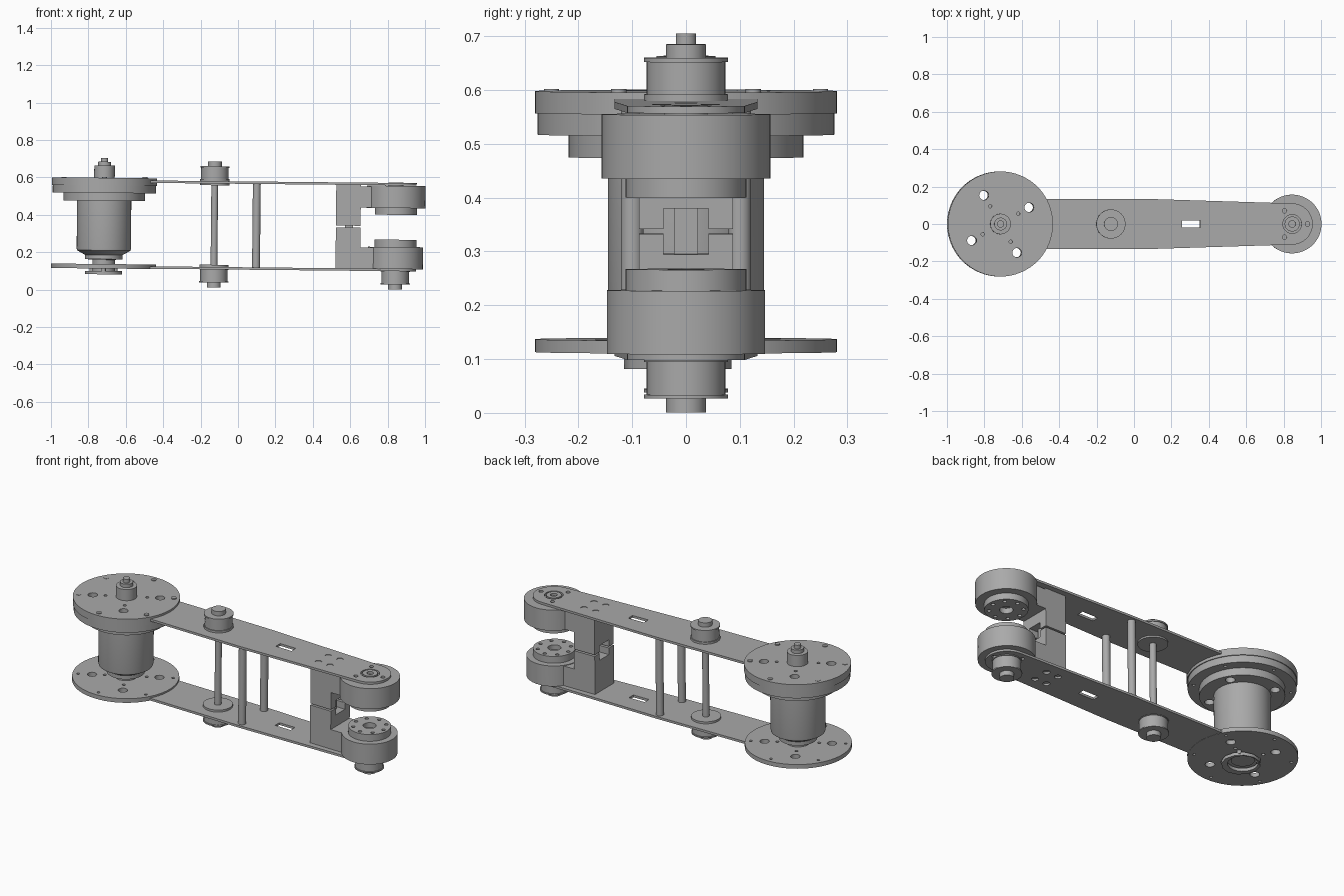
import bpy, bmesh
from math import sin, cos, pi, radians
from mathutils import Matrix

TILT = 0.01
MOTOR_X, PULLEY_X, JOINT_X = -0.72, -0.13, 0.84

if "Cube" in bpy.data.objects:
    bpy.data.objects.remove(bpy.data.objects["Cube"])

grey = bpy.data.materials.new("machined_grey")
grey.use_nodes = True
colour = (0.4, 0.4, 0.4, 1)
grey.diffuse_color = colour
grey.node_tree.nodes["Principled BSDF"].inputs["Base Color"].default_value = colour


def add_object(name, bm, x=0, y=0):
    bmesh.ops.recalc_face_normals(bm, faces=bm.faces[:])
    mesh = bpy.data.meshes.new(name)
    bm.to_mesh(mesh)
    bm.free()
    mesh.materials.append(grey)
    obj = bpy.data.objects.new(name, mesh)
    bpy.context.collection.objects.link(obj)
    obj.location = (x, y, 0)
    obj.rotation_euler.y = TILT
    return obj


def smooth(obj):
    bpy.ops.object.select_all(action="DESELECT")
    obj.select_set(True)
    bpy.context.view_layer.objects.active = obj
    bpy.ops.object.shade_smooth_by_angle(angle=radians(30))


def cut(obj, cutter):
    """Subtract the cutter, keep the result, drop the helper."""
    cutter.hide_render = True
    mod = obj.modifiers.new("cut", "BOOLEAN")
    mod.operation, mod.solver, mod.object = "DIFFERENCE", "EXACT", cutter
    bpy.context.view_layer.update()
    graph = bpy.context.evaluated_depsgraph_get()
    mesh = bpy.data.meshes.new_from_object(obj.evaluated_get(graph))
    obj.modifiers.clear()
    obj.data = mesh
    bpy.data.objects.remove(cutter)


def drill(obj, holes, z0, z1):
    """Round holes given as (x, y, radius) in the part's own frame."""
    bm = bmesh.new()
    for x, y, r in holes:
        bmesh.ops.create_cone(bm, cap_ends=True, segments=20, radius1=r, radius2=r,
                              depth=z1 - z0, matrix=Matrix.Translation((x, y, (z0 + z1) / 2)))
    cut(obj, add_object("cutter", bm, obj.location.x, obj.location.y))


def lathe(name, x, profile, y=0, holes=(), span=(-1, 2), segments=64):
    """Solid of revolution from (radius, z) pairs, bottom to top."""
    bm = bmesh.new()
    rings = [[bm.verts.new((r * cos(2 * pi * i / segments), r * sin(2 * pi * i / segments), z))
              for i in range(segments)] for r, z in profile]
    for low, high in zip(rings, rings[1:]):
        for i in range(segments):
            j = (i + 1) % segments
            bm.faces.new((low[i], low[j], high[j], high[i]))
    bm.faces.new(rings[0][::-1])
    bm.faces.new(rings[-1])
    obj = add_object(name, bm, x, y)
    if holes:
        drill(obj, holes, *span)
    smooth(obj)
    return obj


def box(name, x0, x1, y0, y1, z0, z1):
    bm = bmesh.new()
    bmesh.ops.create_cube(bm, size=1, matrix=Matrix.Translation(
        (0, (y0 + y1) / 2, (z0 + z1) / 2)) @ Matrix.Diagonal((x1 - x0, y1 - y0, z1 - z0, 1)))
    return add_object(name, bm, (x0 + x1) / 2)


def circle(radius, size, angles):
    return [(radius * cos(radians(a)), radius * sin(radians(a)), size) for a in angles]


# Motor end: two big discs, stator ring, motor can and shaft
disc_holes = (circle(0.177, 0.025, range(30, 390, 90)) + circle(0.11, 0.009, range(30, 390, 90))
              + circle(0.25, 0.008, range(30, 390, 60)))
lathe("upper_disc", MOTOR_X, [(0.276, 0.517), (0.276, 0.557), (0.281, 0.557), (0.281, 0.598)],
      holes=disc_holes)
lathe("lower_disc", MOTOR_X, [(0.281, 0.113), (0.281, 0.137)],
      holes=disc_holes + [(0, 0, 0.055)])
lathe("stator_ring", MOTOR_X, [(0.218, 0.475), (0.218, 0.52)],
      holes=circle(0.177, 0.025, range(30, 390, 90)))
lathe("motor_can", MOTOR_X, [(0.06, 0.1), (0.06, 0.16), (0.1, 0.163), (0.1, 0.185),
                             (0.143, 0.21), (0.145, 0.22), (0.145, 0.48)])
lathe("motor_shaft", MOTOR_X, [(0.055, 0.59), (0.055, 0.663), (0.034, 0.664), (0.034, 0.684),
                               (0.019, 0.684), (0.019, 0.705)])
for a in range(30, 390, 60):
    px, py = cos(radians(a)) * 0.25, sin(radians(a)) * 0.25
    lathe("disc_screw", MOTOR_X + px, [(0.014, 0.59), (0.014, 0.602)], py, segments=16)
lathe("sensor_ring", MOTOR_X, [(0.1, 0.082), (0.1, 0.1)], -0.015,
      holes=[(0, 0.015, 0.078)], segments=12)
for a in (45, 135, 270):
    lathe("sensor_post", MOTOR_X + 0.088 * cos(radians(a)), [(0.012, 0.09), (0.012, 0.12)],
          -0.015 + 0.088 * sin(radians(a)), segments=16)


# Long side plates, tapering to a rounded tip
def plate(name, z0, z1, tip_hole):
    side = [(-0.5, 0.133), (0.1, 0.133)]
    tip = [(JOINT_X + 0.11 * cos(radians(a)), 0.11 * sin(radians(a))) for a in range(88, -89, -8)]
    outline = side + tip + [(x, -y) for x, y in reversed(side)]
    bm = bmesh.new()
    face = bm.faces.new([bm.verts.new((x, y, z0)) for x, y in outline])
    grown = bmesh.ops.extrude_face_region(bm, geom=[face])["geom"]
    bmesh.ops.translate(bm, vec=(0, 0, z1 - z0),
                        verts=[v for v in grown if isinstance(v, bmesh.types.BMVert)])
    obj = add_object(name, bm)
    holes = [(x, y, 0.018) for x in (0.54, 0.615) for y in (-0.045, 0.045)]
    holes += [(JOINT_X + x, y, s) for x, y, s in circle(0.082, 0.012, (0, 120, 240))]
    holes.append((JOINT_X, 0, tip_hole))
    drill(obj, holes, z0 - 0.02, z1 + 0.02)
    cut(obj, box("cutter", 0.25, 0.35, -0.02, 0.02, z0 - 0.02, z1 + 0.02))
    smooth(obj)


plate("upper_plate", 0.566, 0.579, 0.05)
plate("lower_plate", 0.107, 0.12, 0.03)

# Middle pulleys, their through shaft and the two spacer rods
R, BELT, CAP = 0.078, 0.073, 0.037
lathe("upper_pulley", PULLEY_X, [(R, 0.575), (R, 0.592), (BELT, 0.592), (BELT, 0.652), (R, 0.652),
                                 (R, 0.66), (CAP, 0.66), (CAP, 0.685)])


def hanging_pulley(name, x, drop):
    lathe(name, x, [(CAP, z - drop) for z in (0.012, 0.038)]
          + [(r, z - drop) for r, z in ((R, 0.038), (R, 0.045), (BELT, 0.045), (BELT, 0.106),
                                       (R, 0.106), (R, 0.125))])


hanging_pulley("lower_pulley", PULLEY_X, 0)
hanging_pulley("joint_pulley", JOINT_X, 0.011)
lathe("pulley_shaft", PULLEY_X, [(0.018, 0.11), (0.018, 0.58)], segments=32)
lathe("upper_bearing_flange", PULLEY_X, [(R, 0.558), (R, 0.57)])
lathe("lower_bearing_flange", PULLEY_X, [(R, 0.118), (R, 0.133)])
for y in (-0.1, 0.1):
    lathe("spacer_rod", 0.095, [(0.021, 0.112), (0.021, 0.575)], y, segments=32)

# Joint drums with their inner caps
cap_holes = [(0, 0, 0.035)] + circle(0.088, 0.01, range(0, 360, 45))
lathe("upper_drum", JOINT_X, [(0.157, 0.436), (0.157, 0.555)])
lathe("lower_drum", JOINT_X, [(0.147, 0.11), (0.147, 0.228)])
lathe("upper_drum_cap", JOINT_X, [(0.112, 0.4), (0.112, 0.44)],
      holes=cap_holes, span=(0.38, 0.43))
lathe("lower_drum_cap", JOINT_X, [(0.112, 0.225), (0.112, 0.267)],
      holes=cap_holes, span=(0.24, 0.3))
lathe("joint_hub", JOINT_X, [(0.04, 0.55), (0.04, 0.572)],
      holes=[(0, 0, 0.018)], span=(0.558, 0.6))

# Clamp block: two halves joined by a central column, arms reaching the drums
W = 0.087
for name, z0, z1, a0, a1 in (("upper", 0.342, 0.57, 0.44, 0.552), ("lower", 0.112, 0.333, 0.113, 0.226)):
    half = box(name + "_block", 0.52, 0.652, -W, W, z0, z1)
    cut(half, box("cutter", 0.5, 0.7, -0.042, 0.042, 0.295, 0.38))
    box(name + "_arm", 0.65, 0.76, -W, W, a0, a1)
box("block_column", 0.57, 0.612, -0.022, 0.022, 0.29, 0.385)
